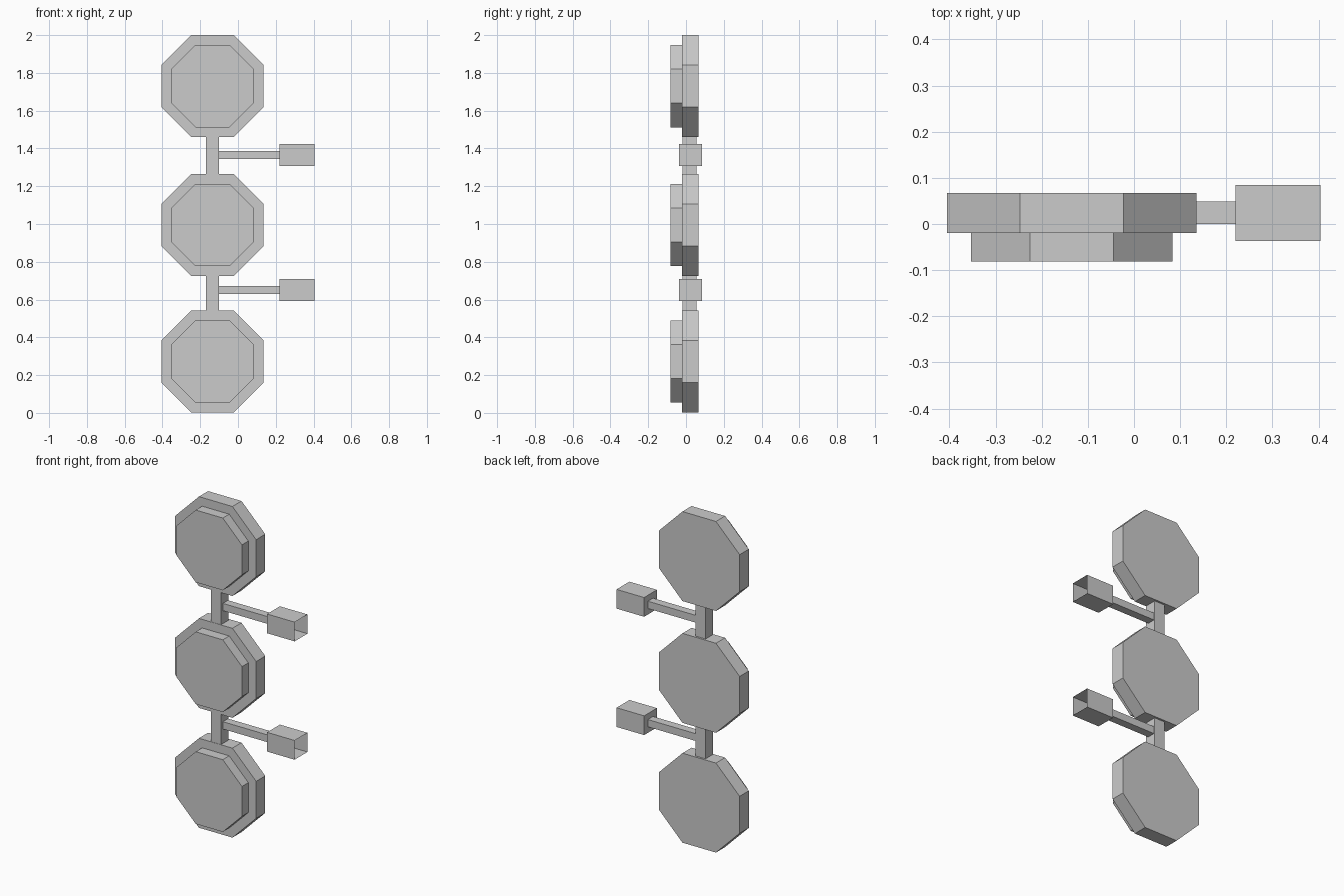
import bpy, bmesh, math
from mathutils import Matrix

cube = bpy.data.objects.get("Cube")
if cube:
    bpy.data.objects.remove(cube, do_unlink=True)

grey = bpy.data.materials.new("light grey")
grey.use_nodes = True
colour = (0.6, 0.6, 0.6, 1)
grey.diffuse_color = colour
grey.node_tree.nodes["Principled BSDF"].inputs["Base Color"].default_value = colour

AXIS_X = -0.135  # centre line of the discs and posts


def add_object(name, bm):
    mesh = bpy.data.meshes.new(name)
    bmesh.ops.recalc_face_normals(bm, faces=bm.faces)
    bm.to_mesh(mesh)
    bm.free()
    mesh.materials.append(grey)
    bpy.context.collection.objects.link(bpy.data.objects.new(name, mesh))


def octagon(name, apothem, y0, y1, z):
    """Eight-sided disc facing the front, standing on a flat side."""
    bm = bmesh.new()
    radius = apothem / math.cos(math.pi / 8)
    turn = (Matrix.Translation((AXIS_X, (y0 + y1) / 2, z))
            @ Matrix.Rotation(math.pi / 2, 4, 'X')
            @ Matrix.Rotation(math.pi / 8, 4, 'Z'))
    bmesh.ops.create_cone(bm, cap_ends=True, segments=8, radius1=radius,
                          radius2=radius, depth=y1 - y0, matrix=turn)
    # Blender versions differ in start angle: keep a flat side at the bottom
    low = min(v.co.z for v in bm.verts)
    if sum(v.co.z < low + 0.001 for v in bm.verts) < 4:
        bmesh.ops.rotate(bm, verts=bm.verts, cent=(AXIS_X, 0, z),
                         matrix=Matrix.Rotation(math.pi / 8, 3, 'Y'))
    add_object(name, bm)


def box(name, x, y, z, open_end=False):
    """Box between pairs of limits, optionally without its left end."""
    bm = bmesh.new()
    bmesh.ops.create_cube(bm, size=1)
    for v in bm.verts:
        v.co = [sum(r) / 2 + c * (r[1] - r[0]) for r, c in zip((x, y, z), v.co)]
    bmesh.ops.recalc_face_normals(bm, faces=bm.faces)
    if open_end:
        end = [f for f in bm.faces if f.normal.x > 0.9]
        bmesh.ops.delete(bm, geom=end, context='FACES_ONLY')
    add_object(name, bm)


# Three stacked discs, each with a smaller raised plate on the front
for level, z in (("lower", 0.272), ("middle", 0.995), ("upper", 1.73)):
    octagon(level + "_disc", 0.27, -0.02, 0.067, z)
    octagon(level + "_front_plate", 0.218, -0.081, -0.02, z)

# Posts between discs, each with a side arm and an open-ended socket
for level, z, bottom, top in (("lower", 0.651, 0.54, 0.727),
                              ("upper", 1.365, 1.263, 1.462)):
    box(level + "_post", (AXIS_X - 0.034, AXIS_X + 0.034), (-0.018, 0.055), (bottom, top))
    box(level + "_arm", (AXIS_X + 0.034, 0.22), (0, 0.049), (z - 0.022, z + 0.022))
    box(level + "_socket", (0.22, 0.404), (-0.037, 0.085), (z - 0.058, z + 0.058), True)
